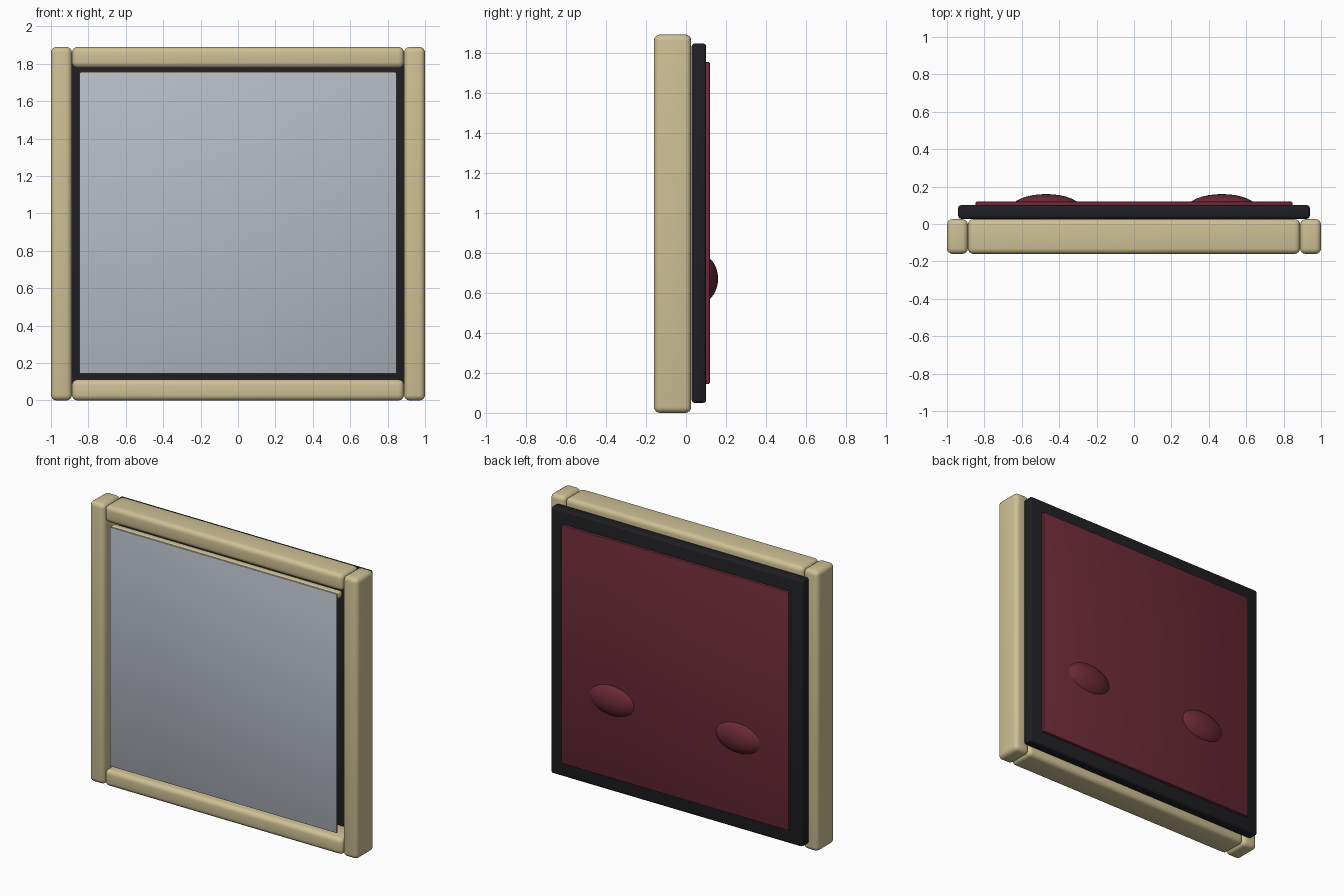
import bpy
from math import radians

if "Cube" in bpy.data.objects:
    bpy.data.objects.remove(bpy.data.objects["Cube"])


def material(name, rgb):
    m = bpy.data.materials.new(name)
    m.diffuse_color = (*rgb, 1)
    m.use_nodes = True
    m.node_tree.nodes["Principled BSDF"].inputs["Base Color"].default_value = m.diffuse_color
    return m


WOOD = material("pale_wood", (0.62, 0.53, 0.30))
BLACK = material("black_trim", (0.014, 0.013, 0.016))
RED = material("dark_red", (0.15, 0.023, 0.04))
GLASS = material("blue_grey", (0.46, 0.50, 0.56))


def finish(o, name, mat):
    o.name = name
    o.data.materials.append(mat)
    bpy.ops.object.shade_smooth_by_angle(angle=radians(35))
    return o


def box(name, x, y, z, mat, bevel=0.0, segments=4):
    """Rounded box from (min, max) ranges on each axis."""
    bpy.ops.mesh.primitive_cube_add(size=1)
    o = bpy.context.object
    o.location = [(a + b) / 2 for a, b in (x, y, z)]
    o.scale = [b - a for a, b in (x, y, z)]
    bpy.ops.object.transform_apply(location=False, rotation=False, scale=True)
    if bevel:
        mod = o.modifiers.new("round", "BEVEL")
        mod.width = bevel
        mod.segments = segments
        bpy.ops.object.modifier_apply(modifier=mod.name)
    return finish(o, name, mat)


# Rounded wooden frame: two posts and two rails
FRAME_Y = (-0.16, 0.026)
box("left_post", (-1, -0.888), FRAME_Y, (0, 1.89), WOOD, 0.03)
box("right_post", (0.888, 1), FRAME_Y, (0, 1.89), WOOD, 0.03)
box("bottom_rail", (-0.888, 0.888), FRAME_Y, (0, 0.112), WOOD, 0.03)
box("top_rail", (-0.888, 0.888), FRAME_Y, (1.778, 1.89), WOOD, 0.03)

# Front pane and the slim rod that carries it
box("front_pane", (-0.847, 0.847), (-0.158, -0.146), (0.143, 1.754), GLASS, 0.003, 2)
box("pane_rod", (-0.85, 0.85), (-0.146, -0.10), (1.715, 1.758), WOOD, 0.012, 3)

# Black backing slab and red back panel
box("backing_slab", (-0.94, 0.94), (0.028, 0.101), (0.05, 1.845), BLACK, 0.015, 3)
box("back_panel", (-0.847, 0.847), (0.095, 0.119), (0.145, 1.752), RED, 0.005, 2)

# Two domed bumps on the back panel
for side, label in ((-1, "left"), (1, "right")):
    bpy.ops.mesh.primitive_uv_sphere_add(segments=32, ring_count=16, radius=1,
                                         location=(side * 0.47, 0.08, 0.67))
    dome = bpy.context.object
    dome.scale = (0.19, 0.08, 0.115)
    bpy.ops.object.transform_apply(location=False, rotation=False, scale=True)
    # Keep only the half facing backwards
    bpy.ops.object.mode_set(mode="EDIT")
    bpy.ops.mesh.select_all(action="SELECT")
    bpy.ops.mesh.bisect(plane_co=(side * 0.47, 0.11, 0.67), plane_no=(0, 1, 0),
                        clear_inner=True, use_fill=True)
    bpy.ops.object.mode_set(mode="OBJECT")
    finish(dome, f"{label}_back_bump", RED)
